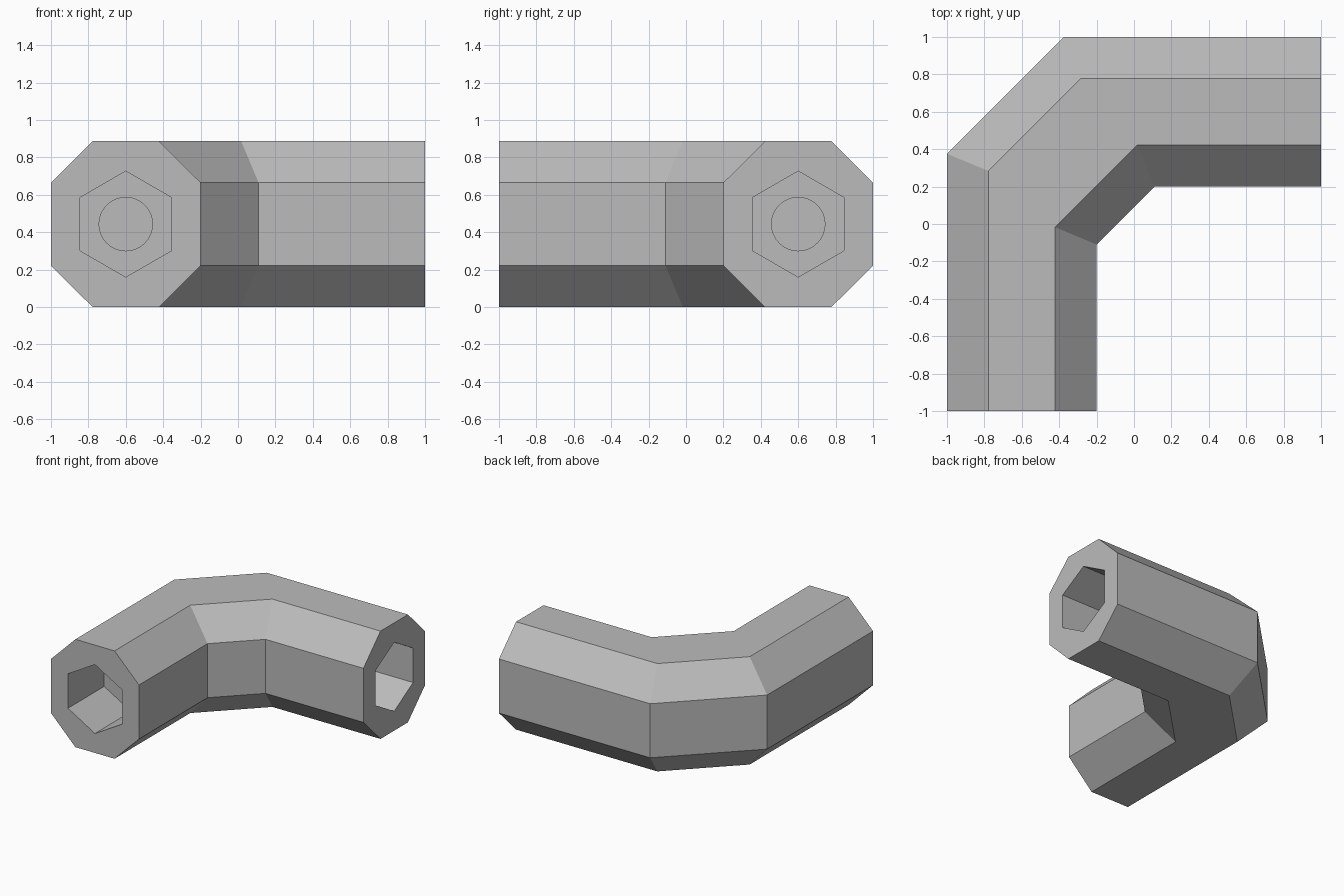
import bpy
import bmesh
from math import sin, cos, pi, radians
from mathutils import Vector

cube = bpy.data.objects.get("Cube")
if cube:
    bpy.data.objects.remove(cube, do_unlink=True)

grey = bpy.data.materials.new("plain grey")
grey.use_nodes = True
colour = (0.5, 0.5, 0.5, 1)
grey.diffuse_color = colour
grey.node_tree.nodes["Principled BSDF"].inputs["Base Color"].default_value = colour

AXIS = -0.6      # centre line of the arm that faces the front
MID = 0.443      # height of the centre line


def swap(p):
    """Mirror a point across the diagonal so one arm becomes the other."""
    return Vector((-p[1], -p[0], p[2]))


def loft(name, rings):
    """Closed solid through a row of rings with equal point counts."""
    bm = bmesh.new()
    loops = [[bm.verts.new(p) for p in ring] for ring in rings]
    count = len(loops[0])
    for a, b in zip(loops, loops[1:]):
        for i in range(count):
            j = (i + 1) % count
            bm.faces.new((a[i], a[j], b[j], b[i]))
    bm.faces.new(loops[0])
    bm.faces.new(loops[-1])
    bmesh.ops.recalc_face_normals(bm, faces=bm.faces)
    mesh = bpy.data.meshes.new(name)
    bm.to_mesh(mesh)
    bm.free()
    mesh.materials.append(grey)
    obj = bpy.data.objects.new(name, mesh)
    bpy.context.collection.objects.link(obj)
    return obj


# Octagonal section: (sideways offset, height)
half = [(0.4, 0.222), (0.178, 0.443)]
section = [half[0], half[1], (-0.178, 0.443), (-0.4, 0.222)]
section += [(-u, -v) for u, v in section]

# Where each lengthwise edge bends, by sideways offset
bend = {-0.4: 0.375, -0.178: 0.284, 0.178: -0.017, 0.4: -0.11}

end = [Vector((AXIS + u, -1, MID + v)) for u, v in section]
knee = [Vector((AXIS + u, bend[u], MID + v)) for u, v in section]
elbow = loft("elbow_pipe", [end, knee, [swap(p) for p in knee], [swap(p) for p in end]])


def prism(name, sides, radius, start, stop, other_arm):
    """Prism along an arm, with a corner pointing up."""
    rings = []
    for y in (start, stop):
        ring = []
        for i in range(sides):
            t = pi / 2 + 2 * pi * i / sides
            p = Vector((AXIS + radius * cos(t), y, MID + radius * sin(t)))
            ring.append(swap(p) if other_arm else p)
        rings.append(ring)
    return loft(name, rings)


# Hexagonal socket with a round blind bore in both ends
bpy.context.view_layer.objects.active = elbow
for other in (False, True):
    for name, sides, radius, start, stop in (
            ("hex_socket", 6, 0.283, -1.1, -0.53),
            ("round_bore", 32, 0.143, -0.7, -0.28)):
        cutter = prism(name, sides, radius, start, stop, other)
        cutter.hide_render = True
        mod = elbow.modifiers.new(name, "BOOLEAN")
        mod.operation = "DIFFERENCE"
        mod.solver = "EXACT"
        mod.object = cutter
        bpy.ops.object.modifier_apply(modifier=mod.name)
        bpy.data.objects.remove(cutter, do_unlink=True)

# Smooth bores, crisp facets
bpy.ops.object.select_all(action="DESELECT")
elbow.select_set(True)
bpy.ops.object.shade_smooth_by_angle(angle=radians(20))
